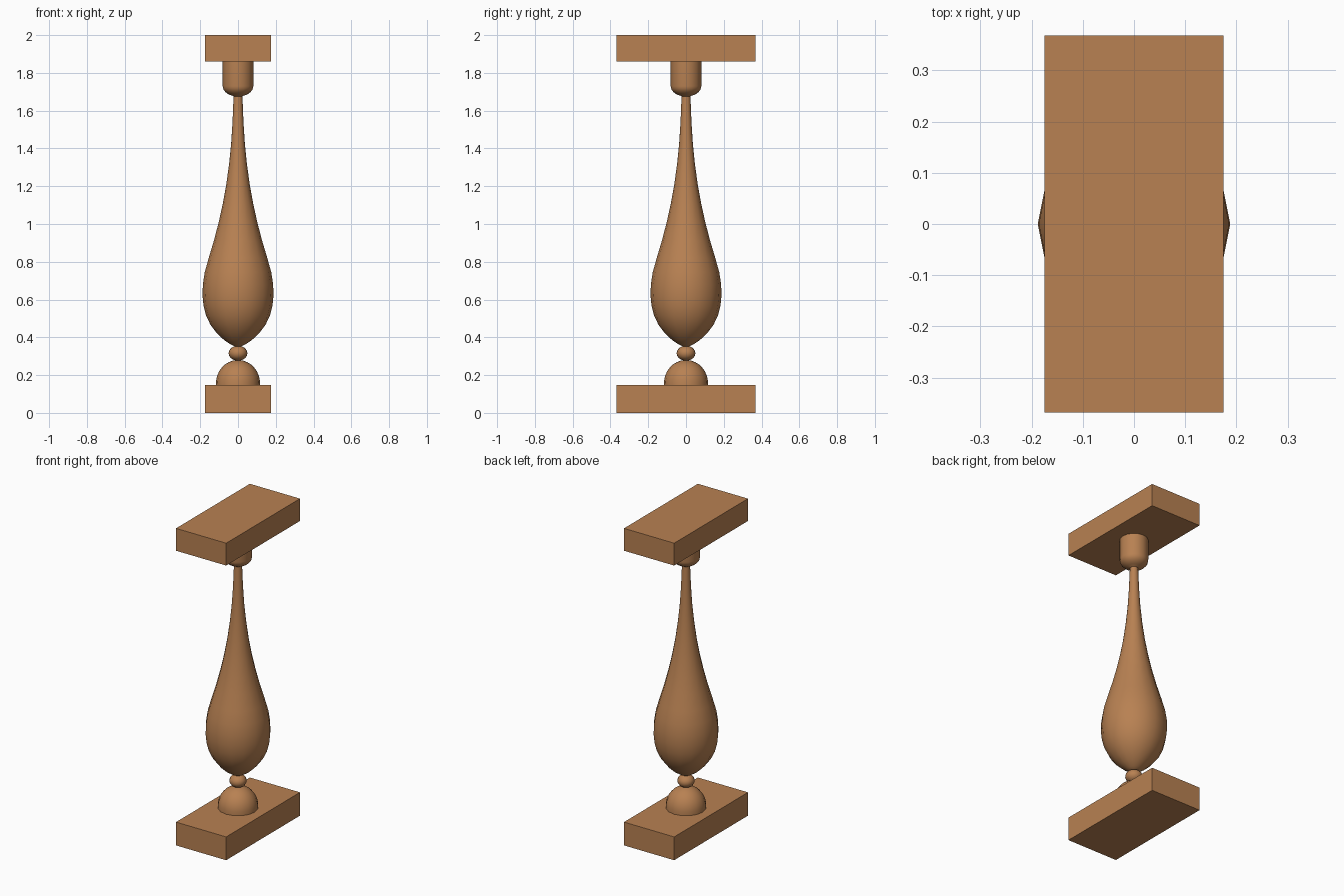
import bpy, bmesh, math

if "Cube" in bpy.data.objects:
    bpy.data.objects.remove(bpy.data.objects["Cube"])

wood = bpy.data.materials.new("warm wood")
wood.diffuse_color = (0.48, 0.22, 0.085, 1)
wood.use_nodes = True
wood.node_tree.nodes["Principled BSDF"].inputs["Base Color"].default_value = wood.diffuse_color


def finish(name, bm):
    bmesh.ops.recalc_face_normals(bm, faces=bm.faces)
    me = bpy.data.meshes.new(name)
    bm.to_mesh(me)
    bm.free()
    me.materials.append(wood)
    ob = bpy.data.objects.new(name, me)
    bpy.context.collection.objects.link(ob)
    return ob


def slab(name, z0, z1):
    bm = bmesh.new()
    bmesh.ops.create_cube(bm, size=1)
    for v in bm.verts:
        v.co.x *= 0.35
        v.co.y *= 0.736
        v.co.z = z0 if v.co.z < 0 else z1
    return finish(name, bm)


def turned(name, profile, sides=16):
    """Revolve (radius, height) points round z, closing both ends."""
    bm = bmesh.new()
    rings = [[bm.verts.new((r * math.cos(math.tau * i / sides),
                            r * math.sin(math.tau * i / sides), z))
              for i in range(sides)] for r, z in profile]
    for a, b in zip(rings, rings[1:]):
        for i in range(sides):
            j = (i + 1) % sides
            bm.faces.new((a[i], a[j], b[j], b[i]))
    bm.faces.new(rings[0])
    bm.faces.new(rings[-1])
    ob = finish(name, bm)
    bpy.ops.object.select_all(action='DESELECT')
    ob.select_set(True)
    bpy.context.view_layer.objects.active = ob
    bpy.ops.object.shade_smooth_by_angle(angle=math.radians(50))
    return ob


def arc(radius, height, z, a0, a1, n):
    """Elliptical arc points, angles in degrees from the equator."""
    angles = [math.radians(a0 + (a1 - a0) * i / n) for i in range(n + 1)]
    return [(radius * math.cos(a), z + height * math.sin(a)) for a in angles]


# Rectangular end blocks
slab("bottom_block", 0, 0.147)
slab("top_block", 1.859, 2)

# Domed foot and small bead
turned("foot_dome", arc(0.117, 0.125, 0.155, -4, 88, 8))
turned("bead", arc(0.05, 0.04, 0.316, -85, 85, 8))

# Teardrop body tapering to a thin neck
turned("teardrop_body", [
    (0.012, 0.349), (0.042, 0.364), (0.075, 0.387), (0.113, 0.423),
    (0.146, 0.467), (0.169, 0.515), (0.182, 0.565), (0.188, 0.62),
    (0.186, 0.68), (0.176, 0.745), (0.155, 0.82), (0.128, 0.91),
    (0.102, 1.01), (0.080, 1.11), (0.062, 1.21), (0.047, 1.32),
    (0.036, 1.43), (0.029, 1.54), (0.023, 1.69)])

# Cup under the top block with a rounded bottom
turned("top_cup", [(0.018, 1.672)] + arc(0.081, 0.055, 1.73, -70, 0, 6)
       + [(0.081, 1.865)])
